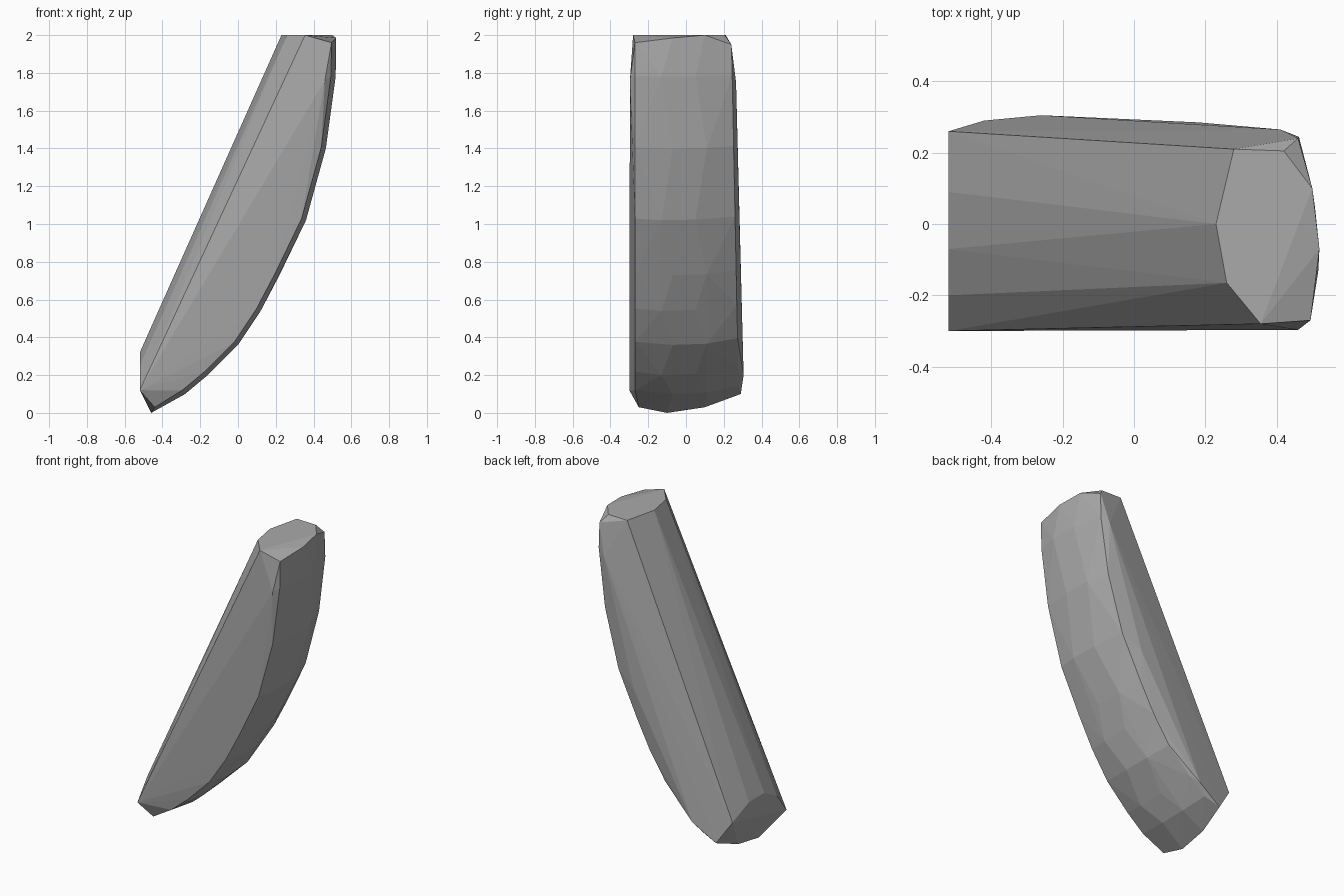
import bpy
import bmesh
from mathutils import Vector

cube = bpy.data.objects.get("Cube")
if cube:
    bpy.data.objects.remove(cube, do_unlink=True)

# Single stone grey
grey = bpy.data.materials.new("stone grey")
grey.use_nodes = True
colour = (0.4, 0.4, 0.4, 1)
grey.diffuse_color = colour
grey.node_tree.nodes["Principled BSDF"].inputs["Base Color"].default_value = colour

# Curved outer side: profile in x, z with a rounded cross-section
outer = [(-0.28, 0.1), (-0.16, 0.2), (0, 0.36), (0.12, 0.54), (0.22, 0.73),
         (0.36, 1.02), (0.465, 1.4), (0.517, 1.78)]
section = [(0.025, -0.27), (0, -0.1), (0.01, 0.08), (0.055, 0.24)]
points = []
for i, (x, z) in enumerate(outer):
    a = Vector(outer[max(i - 1, 0)])
    b = Vector(outer[min(i + 1, len(outer) - 1)])
    t = (b - a).normalized()
    for j, (inset, y) in enumerate(section):
        if j in (1, 2):
            y += 0.03 * (-1) ** i
        if j == 3:
            y += 0.04 * (1 - z / 2)
        points.append((x - t.y * inset, y, z + t.x * inset))

# Cut top end
points += [(x, y, 2) for x, y in
           [(0.23, 0), (0.28, 0.21), (0.42, 0.205), (0.5, 0.1),
            (0.355, -0.28), (0.26, -0.165)]]
points += [(0.495, -0.27, 1.96), (0.46, 0.24, 1.95), (0.52, -0.07, 1.985)]

# Flat lower end and its rounded tip
points += [(-0.52, y, z) for y, z in
           [(0.26, 0.25), (0.09, 0.32), (-0.07, 0.32), (-0.2, 0.25), (-0.3, 0.12)]]
points += [(-0.44, -0.25, 0.03), (-0.46, -0.1, 0), (-0.45, 0.1, 0.03), (-0.42, 0.29, 0.1)]

# Broad front and back panels
points += [(0.46, -0.297, 1.76), (-0.26, 0.305, 0.2),
           (0.18, 0.285, 0.95), (0.41, 0.265, 1.75)]

bm = bmesh.new()
for p in points:
    bm.verts.new(p)
hull = bmesh.ops.convex_hull(bm, input=bm.verts[:])
unused = {g for g in hull["geom_interior"] + hull["geom_unused"]
          if isinstance(g, bmesh.types.BMVert)}
bmesh.ops.delete(bm, geom=list(unused), context='VERTS')
bmesh.ops.recalc_face_normals(bm, faces=bm.faces[:])

mesh = bpy.data.meshes.new("curved_stone")
bm.to_mesh(mesh)
bm.free()
mesh.materials.append(grey)
stone = bpy.data.objects.new("curved_stone", mesh)
bpy.context.collection.objects.link(stone)
